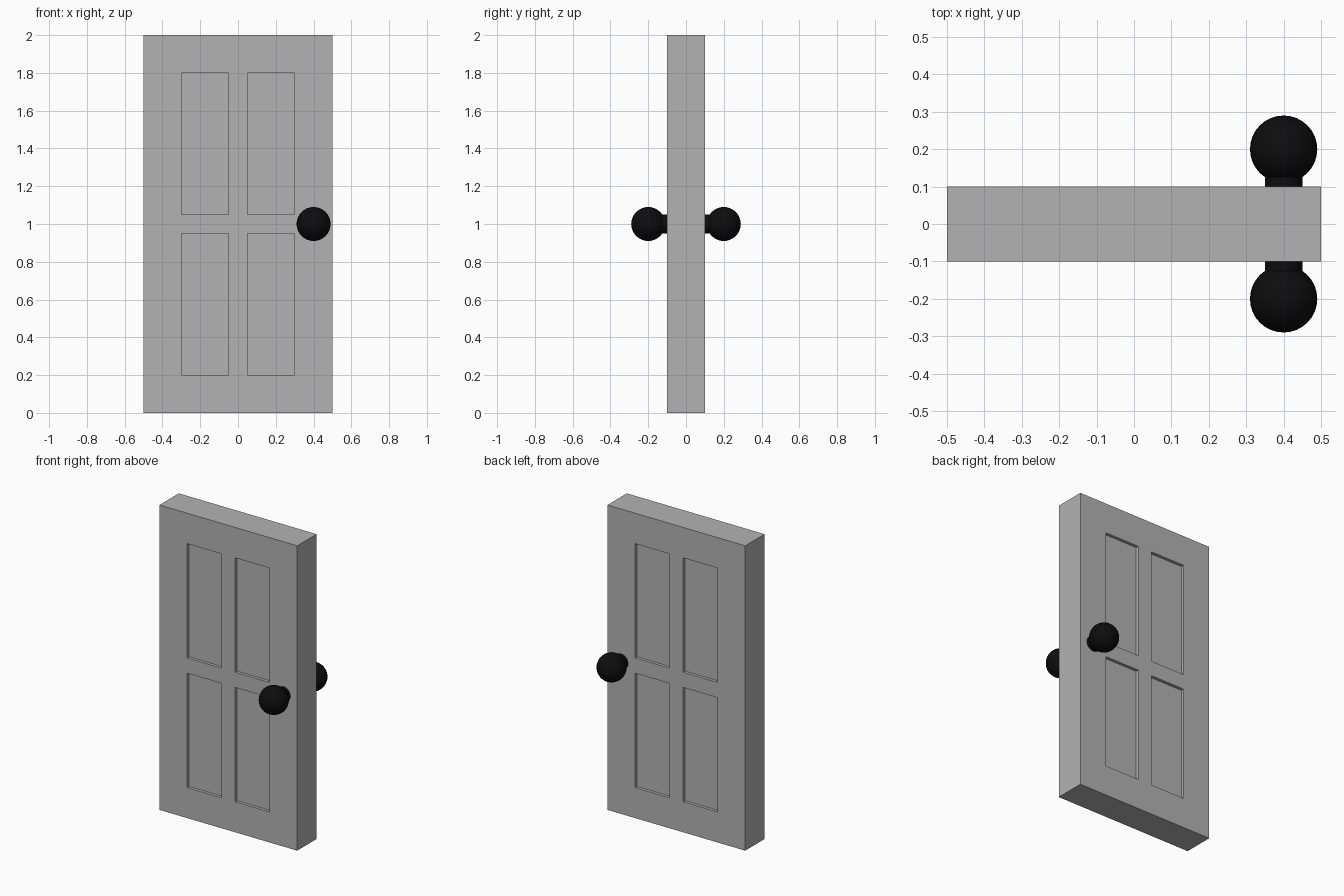
import bpy, bmesh, math
from mathutils import Matrix, Vector

default = bpy.data.objects.get("Cube")
if default:
    bpy.data.objects.remove(default, do_unlink=True)


def material(name, rgb):
    mat = bpy.data.materials.new(name)
    mat.use_nodes = True
    mat.diffuse_color = (*rgb, 1)
    mat.node_tree.nodes["Principled BSDF"].inputs["Base Color"].default_value = (*rgb, 1)
    return mat


def make_object(name, bm, mat):
    mesh = bpy.data.meshes.new(name)
    bm.to_mesh(mesh)
    bm.free()
    mesh.materials.append(mat)
    obj = bpy.data.objects.new(name, mesh)
    bpy.context.collection.objects.link(obj)
    return obj


grey = material("door grey", (0.45, 0.45, 0.45))
black = material("knob black", (0.004, 0.004, 0.004))

WIDTH, THICK, HEIGHT = 1.0, 0.2, 2.0
RECESS = 0.02
PANEL_X = (0.05, 0.30)
PANEL_Z = ((0.20, 0.95), (1.05, 1.80))

# Door slab, sliced along the panel edges
bm = bmesh.new()
bmesh.ops.create_cube(bm, size=1, matrix=Matrix.Translation((0, 0, HEIGHT / 2))
                      @ Matrix.Diagonal((WIDTH, THICK, HEIGHT, 1)))
cuts = [(Vector((s * x, 0, 0)), Vector((1, 0, 0))) for x in PANEL_X for s in (-1, 1)]
cuts += [(Vector((0, 0, z)), Vector((0, 0, 1))) for row in PANEL_Z for z in row]
for point, normal in cuts:
    bmesh.ops.bisect_plane(bm, geom=bm.verts[:] + bm.edges[:] + bm.faces[:],
                           plane_co=point, plane_no=normal)


# Four recessed panels on each side
def is_panel(face):
    c = face.calc_center_median()
    return (abs(face.normal.y) > 0.9 and PANEL_X[0] < abs(c.x) < PANEL_X[1]
            and any(low < c.z < high for low, high in PANEL_Z))


bm.normal_update()
panels = [f for f in bm.faces if is_panel(f)]
for face in bmesh.ops.extrude_discrete_faces(bm, faces=panels)["faces"]:
    inward = -math.copysign(RECESS, face.calc_center_median().y)
    bmesh.ops.translate(bm, verts=face.verts[:], vec=(0, inward, 0))
bmesh.ops.recalc_face_normals(bm, faces=bm.faces[:])
make_object("door_slab", bm, grey)

# Knob and stem on each side
for side, label in ((-1, "front"), (1, "back")):
    bm = bmesh.new()
    bmesh.ops.create_cone(bm, cap_ends=True, segments=32, radius1=0.05, radius2=0.05,
                          depth=0.12, matrix=Matrix.Translation((0.4, side * 0.14, 1))
                          @ Matrix.Rotation(math.pi / 2, 4, "X"))
    stem = make_object(label + "_knob_stem", bm, black)

    bm = bmesh.new()
    bmesh.ops.create_uvsphere(bm, u_segments=32, v_segments=16, radius=0.09,
                              matrix=Matrix.Translation((0.4, side * 0.2, 1)))
    knob = make_object(label + "_knob", bm, black)

    for obj in (stem, knob):
        bpy.ops.object.select_all(action="DESELECT")
        obj.select_set(True)
        bpy.context.view_layer.objects.active = obj
        bpy.ops.object.shade_smooth_by_angle(angle=math.radians(40))
